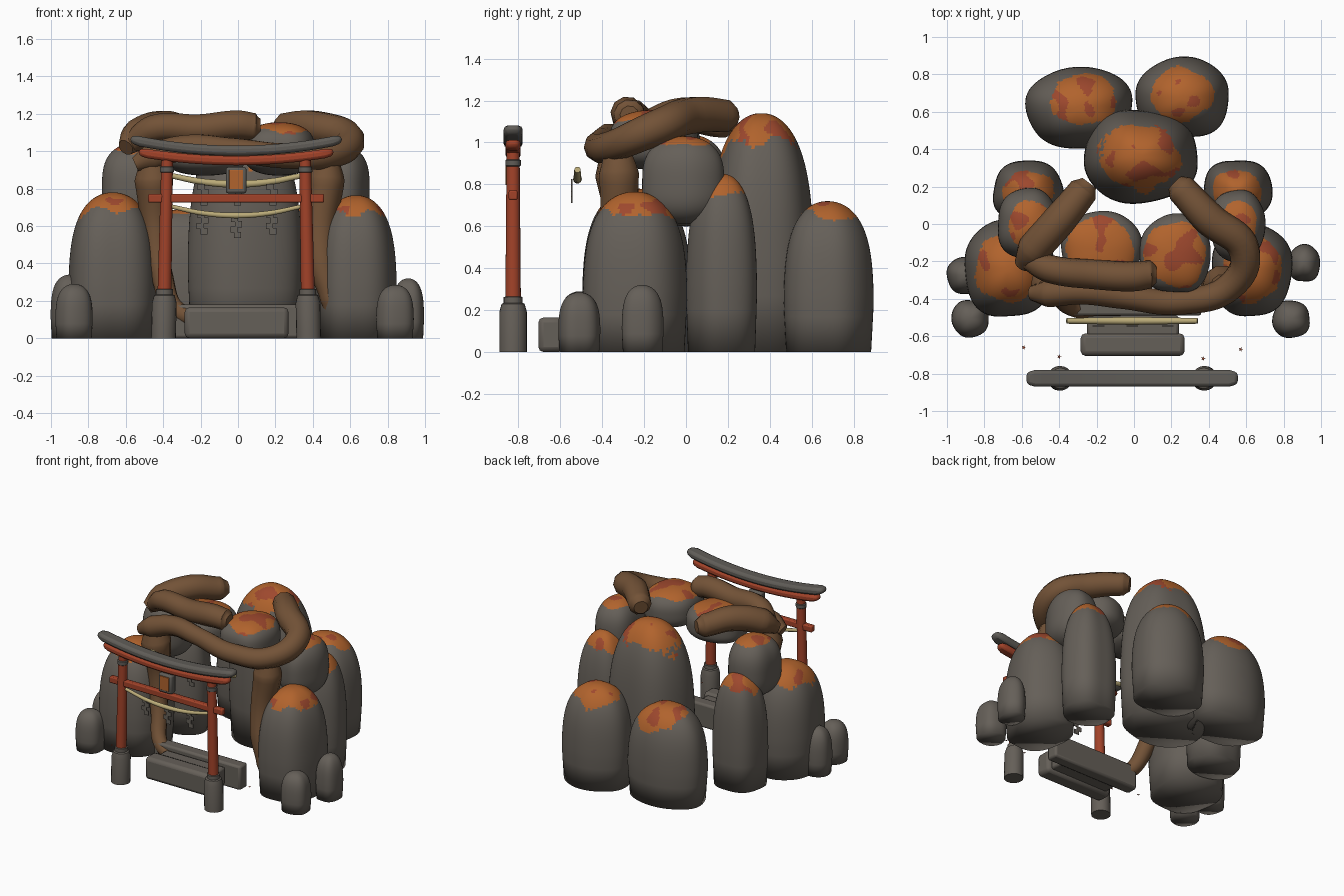
import bpy, bmesh, math
from mathutils import Vector, noise

cube = bpy.data.objects.get("Cube")
if cube:
    bpy.data.objects.remove(cube, do_unlink=True)


def material(name, r, g, b):
    m = bpy.data.materials.new(name)
    m.use_nodes = True
    m.diffuse_color = (r, g, b, 1)
    m.node_tree.nodes["Principled BSDF"].inputs["Base Color"].default_value = (r, g, b, 1)
    return m


ROCK = material("stone_grey", .13, .115, .098)
MOSS = material("autumn_orange", .44, .125, .026)
RUST = material("rust_red", .34, .065, .027)
WOOD = material("bark_brown", .17, .085, .038)
RED = material("painted_red", .36, .055, .022)
SLATE = material("slate_grey", .115, .107, .095)
ROPE = material("straw", .5, .41, .19)


def finish(name, bm, mats, angle=40, bevel=0):
    bmesh.ops.recalc_face_normals(bm, faces=bm.faces)
    me = bpy.data.meshes.new(name)
    bm.to_mesh(me)
    bm.free()
    for m in mats:
        me.materials.append(m)
    ob = bpy.data.objects.new(name, me)
    bpy.context.collection.objects.link(ob)
    if bevel:
        mod = ob.modifiers.new("soft_edges", 'BEVEL')
        mod.width, mod.segments = bevel, 2
    bpy.ops.object.select_all(action='DESELECT')
    bpy.context.view_layer.objects.active = ob
    ob.select_set(True)
    bpy.ops.object.shade_smooth_by_angle(angle=math.radians(angle))
    return ob


def rock(name, x, y, rx, ry, top, mid=0, low=0, cap=.68, blunt=4.5, cap_shift=(0, 0)):
    """Domed rock; a floor column when mid is 0, otherwise a boulder."""
    bm = bmesh.new()
    segs, steps = 72, 40
    upper = []
    for i in range(steps):
        rho = math.cos(i / steps * math.pi / 2) ** .9
        upper.append((rho, (1 - rho ** 2.1) ** (1 / blunt)))
    rows = [(r, mid + t * (top - mid)) for r, t in upper]
    if mid:
        rows = [(r, mid - t * (mid - low)) for r, t in upper[:0:-2]] + rows
    else:
        rows = [(r * (.94 + .06 * min(1, 3 * z / top)), z) for r, z in rows]
    rings = []
    for r, z in rows:
        ring = []
        for s in range(segs):
            a = 2 * math.pi * s / segs
            ca, sa = math.cos(a), math.sin(a)
            k = r * (abs(ca) ** 2.3 + abs(sa) ** 2.3) ** (-1 / 2.3)
            k *= 1 + .018 * math.cos(3 * a + 9 * x) + .018 * math.cos(5 * a + 7 * y)
            ring.append(bm.verts.new((x + rx * k * ca, y + ry * k * sa, z)))
        rings.append(ring)
    for a, b in zip(rings, rings[1:]):
        for s in range(segs):
            n = (s + 1) % segs
            bm.faces.new((a[s], a[n], b[n], b[s]))
    bm.faces.new(rings[0])
    bm.faces.new(rings[-1])
    # ragged leaf cap with darker patches
    for f in bm.faces:
        c = f.calc_center_median()
        rho = math.hypot((c.x - x - cap_shift[0]) / rx, (c.y - y - cap_shift[1]) / ry)
        rag = .12 * noise.noise(c * 8) + .04 * noise.noise(c * 45)
        if c.z > mid + .4 * (top - mid) and rho + rag < cap:
            f.material_index = 2 if noise.noise(c * 9 + Vector((3, 1, 5))) > .24 else 1
    return finish(name, bm, [ROCK, MOSS, RUST], 180)


def box(name, lo, hi, mat, bevel=0.0):
    bm = bmesh.new()
    bmesh.ops.create_cube(bm, size=1)
    for v in bm.verts:
        v.co = [(l + h) / 2 + c * (h - l) for c, l, h in zip(v.co, lo, hi)]
    return finish(name, bm, [mat], 40, bevel)


def lathe(name, x, y, profile, mat, lean=0.0, segs=20):
    bm = bmesh.new()
    rings = [[bm.verts.new((x + lean * z + r * math.cos(2 * math.pi * s / segs),
                            y + r * math.sin(2 * math.pi * s / segs), z))
              for s in range(segs)] for r, z in profile]
    for a, b in zip(rings, rings[1:]):
        for s in range(segs):
            n = (s + 1) % segs
            bm.faces.new((a[s], a[n], b[n], b[s]))
    bm.faces.new(rings[0])
    bm.faces.new(rings[-1])
    return finish(name, bm, [mat])


def tube(name, points, mat, sides=3):
    """Smooth tube through (x, y, z, radius) points."""
    cu = bpy.data.curves.new(name, 'CURVE')
    cu.dimensions = '3D'
    cu.bevel_depth, cu.bevel_resolution = 1, sides
    cu.use_fill_caps, cu.resolution_u = True, 8
    sp = cu.splines.new('BEZIER')
    sp.bezier_points.add(len(points) - 1)
    for p, (x, y, z, r) in zip(sp.bezier_points, points):
        p.co, p.radius = (x, y, z), r
        p.handle_left_type = p.handle_right_type = 'AUTO'
    cu.materials.append(mat)
    ob = bpy.data.objects.new(name, cu)
    bpy.context.collection.objects.link(ob)
    bpy.ops.object.select_all(action='DESELECT')
    bpy.context.view_layer.objects.active = ob
    ob.select_set(True)
    bpy.ops.object.convert(target='MESH')
    bpy.ops.object.shade_smooth_by_angle(angle=math.radians(50))


# rock columns standing on the floor
rock("back_rock_right", -.29, .62, .285, .22, .69, cap=.62, cap_shift=(.03, .05))
rock("back_rock_left", .26, .675, .25, .215, .72, cap=.66, cap_shift=(0, .02))
rock("tall_back_rock", .035, .36, .305, .25, 1.14, cap=.7)
rock("front_rock_right", -.67, -.24, .24, .26, .78, cap=.7)
rock("front_rock_left", .63, -.245, .215, .25, .765, cap=.7)
rock("side_rock_right", -.565, .17, .19, .17, .83)
rock("side_rock_left", .555, .175, .185, .17, .85)
# boulders resting on the columns and roofing the cave
rock("upper_boulder_right", -.565, .0, .165, .19, 1.04, .8, .6, blunt=3)
rock("upper_boulder_left", .555, -.01, .145, .195, 1.03, .8, .61, blunt=3)
rock("roof_boulder_right", -.175, -.14, .215, .21, 1.125, .98, .87, cap=.85, blunt=3)
rock("roof_boulder_left", .22, -.16, .19, .21, 1.155, 1, .87, cap=.85, blunt=3)
# bare outlying stones
for i, (x, y, h) in enumerate([(-.9, -.275, .34), (-.875, -.505, .29), (.91, -.21, .32), (.84, -.51, .285)]):
    rock(f"small_stone_{i + 1}", x, y, .1 if i != 2 else .085, .1, h, cap=-1, blunt=5)

# twisting trunks and roots
tube("long_vine", [(.22, .22, 1.12, .05), (.25, .19, 1.125, .08), (.4, .03, 1.13, .09),
                   (.59, -.14, 1.07, .085), (.52, -.33, .99, .075), (.25, -.415, .975, .07),
                   (-.05, -.39, 1.01, .065), (-.28, -.36, 1.02, .07), (-.46, -.37, .97, .075),
                   (-.55, -.37, .93, .04)], WOOD)
tube("top_branch", [(-.56, -.19, 1.05, .06), (-.45, -.24, 1.12, .075), (-.2, -.27, 1.12, .08),
                    (0, -.28, 1.14, .08), (.09, -.27, 1.13, .075), (.12, -.27, 1.13, .045)], WOOD)
tube("back_branch", [(-.24, .22, 1.1, .045), (-.27, .18, 1.1, .08), (-.4, .02, 1.13, .09),
                     (-.54, -.14, 1.08, .09), (-.6, -.22, 1.02, .045)], WOOD)
tube("right_root", [(-.46, -.35, .98, .06), (-.45, -.33, .85, .105), (-.44, -.31, .6, .075),
                    (-.41, -.35, .35, .06), (-.3, -.455, .13, .05), (-.05, -.46, .13, .03)], WOOD)
tube("left_root", [(.47, -.33, .98, .06), (.47, -.32, .85, .1), (.44, -.33, .6, .085),
                   (.45, -.36, .4, .08), (.5, -.39, .2, .06), (.49, -.4, .08, .015)], WOOD)

# stone steps
box("lower_step", (-.285, -.705, 0), (.27, -.585, .165), ROCK, .025)
box("middle_step", (-.25, -.6, .02), (.24, -.49, .15), ROCK, .015)
box("upper_step", (-.36, -.49, 0), (.36, -.4, .18), ROCK, .015)

# gateway posts
GX, GY = -.01, -.825
for side, s in (("right", -1), ("left", 1)):
    px, lean = GX + s * .388, -s * .02
    lathe(f"{side}_post_base", px, GY, [(.066, 0), (.066, .19), (.055, .23), (.045, .235), (.045, .262), (.036, .265)], ROCK, lean)
    lathe(f"{side}_post", px, GY, [(.037, .24), (.031, .96)], RED, lean)
    lathe(f"{side}_post_collar", px, GY, [(.031, .885), (.037, .89), (.037, .915), (.031, .92)], SLATE, lean)


def curved_beam(name, half, z_mid, rise, depth, height, mat, bevel):
    bm = bmesh.new()
    n, rings = 24, []
    for i in range(n + 1):
        u = 2 * i / n - 1
        z = z_mid + rise * u * u
        k = .7 if i in (0, n) else 1
        rings.append([bm.verts.new((GX + u * half, GY + a * depth * k, z + b * height * k))
                      for a, b in ((-1, -1), (1, -1), (1, 1), (-1, 1))])
    for a, b in zip(rings, rings[1:]):
        for s in range(4):
            bm.faces.new((a[s], a[(s + 1) % 4], b[(s + 1) % 4], b[s]))
    bm.faces.new(rings[0])
    bm.faces.new(rings[-1])
    ob = finish(name, bm, [mat], 50, bevel)
    ob.modifiers["soft_edges"].limit_method = 'ANGLE'


curved_beam("roof_beam", .565, 1.003, .06, .045, .027, SLATE, .018)
curved_beam("under_roof_beam", .52, .95, .045, .036, .025, RED, .016)
box("tie_beam", (GX - .47, GY - .021, .725), (GX + .47, GY + .021, .772), RED, .008)
box("plaque_frame", (-.065, -.856, .775), (.045, -.8, .915), SLATE, .012)
box("plaque_panel", (-.047, -.861, .797), (.027, -.853, .9), MOSS, .002)


# straw ropes with folded streamers
def rope(name, y, z_end, sag, r):
    tube(name, [(GX + u * .175, y, z_end - sag * (1 - u * u / 4), r * (1.25 - .18 * abs(u)))
                for u in range(-2, 3)], ROPE)


def streamer(name, x, y, z, length):
    h = length / 4
    for i, dx in enumerate((-.008, .012, -.012, .008)):
        box(f"{name}_fold_{i + 1}", (x + dx - .019, y - .003, z - (i + 1) * h - .004),
            (x + dx + .019, y + .003, z - i * h), ROCK)


rope("gate_rope", GY, .705, .048, .013)
rope("cave_rope", -.518, .87, .045, .017)
for i, x in enumerate((-.19, -.01, .18)):
    streamer(f"gate_streamer_{i + 1}", x, GY, .675 if i != 1 else .655, .115)
    streamer(f"cave_streamer_{i + 1}", x, -.545, .825, .11)

# tiny drifting leaves
for i, (x, y) in enumerate([(-.59, -.66), (-.4, -.71), (.37, -.72), (.57, -.67)]):
    bm = bmesh.new()
    bm.faces.new([bm.verts.new((x + r * math.cos(k * math.pi / 5), y + r * math.sin(k * math.pi / 5), .157))
                  for k, r in enumerate([.013, .005] * 5)])
    finish(f"leaf_{i + 1}", bm, [RUST])
